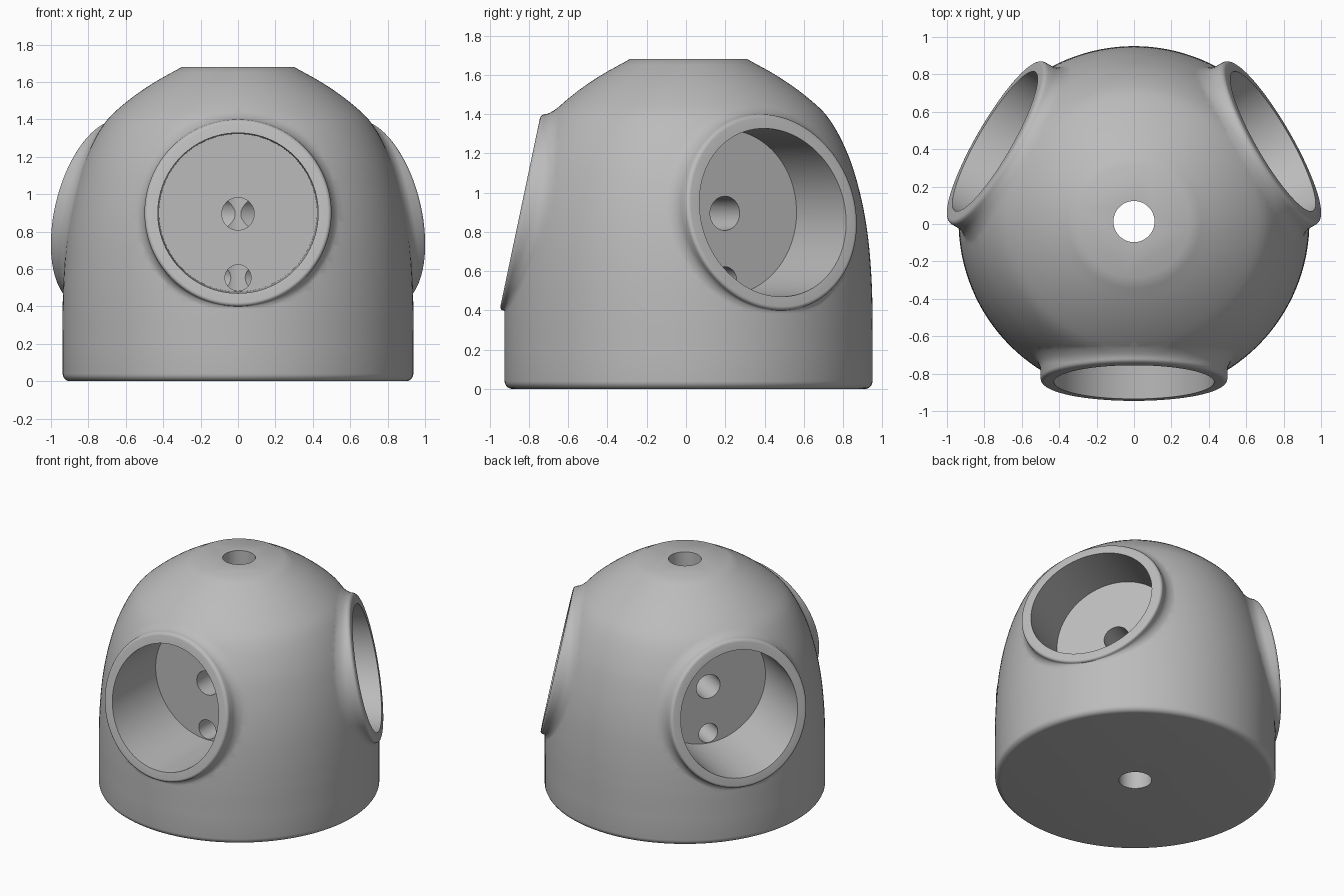
import bpy, bmesh, math
from mathutils import Matrix

cube = bpy.data.objects.get("Cube")
if cube:
    bpy.data.objects.remove(cube)

CY = 0.013            # y of the central axis
SOCKET_Z = 0.9        # height of the socket centres
BOSS_R = 0.5
SEGS = 128

grey = bpy.data.materials.new("plain grey")
grey.use_nodes = True
colour = (0.5, 0.5, 0.5, 1)
grey.diffuse_color = colour
grey.node_tree.nodes["Principled BSDF"].inputs["Base Color"].default_value = colour

# Dome outline as (radius, height)
DOME = [(0.9375, 0.2), (0.9375, 0.4), (0.93, 0.6), (0.911, 0.8), (0.873, 1.0),
        (0.81, 1.2), (0.71, 1.385), (0.6, 1.49), (0.46, 1.59), (0.3, 1.68)]


def dome_radius(z):
    """Smooth radius of the dome at a height."""
    z = min(max(z, DOME[0][1]), DOME[-1][1])
    last = len(DOME) - 1
    i = max(k for k in range(last) if DOME[k][1] <= z)

    def slope(k):
        a, b = DOME[max(k - 1, 0)], DOME[min(k + 1, last)]
        return (b[0] - a[0]) / (b[1] - a[1])
    (r0, z0), (r1, z1) = DOME[i], DOME[i + 1]
    h = z1 - z0
    t = (z - z0) / h
    s = t * t * (3 - 2 * t)
    return (r0 * (1 - s) + r1 * s + h * slope(i) * t * (1 - t) ** 2
            - h * slope(i + 1) * t * t * (1 - t))


def loft(name, rings):
    """Closed solid through a list of equal vertex rings."""
    bm = bmesh.new()
    loops = [[bm.verts.new(p) for p in ring] for ring in rings]
    n = len(loops[0])
    for a, b in zip(loops, loops[1:]):
        for i in range(n):
            j = (i + 1) % n
            bm.faces.new((a[i], a[j], b[j], b[i]))
    bm.faces.new(loops[0][::-1])
    bm.faces.new(loops[-1])
    bmesh.ops.recalc_face_normals(bm, faces=bm.faces[:])
    mesh = bpy.data.meshes.new(name)
    bm.to_mesh(mesh)
    bm.free()
    mesh.materials.append(grey)
    ob = bpy.data.objects.new(name, mesh)
    bpy.context.collection.objects.link(ob)
    return ob


def circle(r, z, n=SEGS):
    return [(r * math.cos(math.tau * i / n), r * math.sin(math.tau * i / n), z)
            for i in range(n)]


def combine(tool, operation):
    """Boolean the tool into the body and discard the tool."""
    mod = body.modifiers.new(tool.name, 'BOOLEAN')
    mod.object, mod.operation, mod.solver = tool, operation, 'EXACT'
    with bpy.context.temp_override(object=body, active_object=body):
        bpy.ops.object.modifier_apply(modifier=mod.name)
    bpy.data.objects.remove(tool)


def boss_ring(radius, depth, n=96):
    """Ring facing -y; depth(x, z) is its distance from the axis."""
    ring = []
    for i in range(n):
        a = math.tau * i / n
        c, s = math.cos(a), math.sin(a)
        x, z = radius * c, SOCKET_Z + radius * s
        ring.append((x, -depth(x, z, c, s), z))
    return ring


def rim(x, z):
    return 0.858 - 0.21 * (z - SOCKET_Z)


def surface(x, z):
    return math.sqrt(dome_radius(z) ** 2 - x * x)


def make_boss():
    rings = [boss_ring(BOSS_R + 0.05, lambda x, z, c, s: 0.55),
             boss_ring(BOSS_R + 0.055, lambda x, z, c, s: surface(x, z) - 0.012)]
    # Flared fillet rising from the dome
    for k in range(7):
        a = k / 6 * math.pi / 2

        def depth(x, z, c, s, a=a):
            edge_x, edge_z = BOSS_R * c, SOCKET_Z + BOSS_R * s
            room = rim(edge_x, edge_z) - surface(edge_x, edge_z) - 0.02
            height = max(0.003, min(0.05, room))
            return surface(x, z) - 0.002 + height * (1 - math.cos(a))
        rings.append(boss_ring(BOSS_R + 0.05 * (1 - math.sin(a)), depth))
    # Rounded outer edge of the slanted rim
    for k in range(6):
        a = k / 5 * math.pi / 2
        rings.append(boss_ring(BOSS_R - 0.022 * (1 - math.cos(a)),
                               lambda x, z, c, s, a=a: rim(x, z) - 0.022 * (1 - math.sin(a))))
    return loft("boss", rings)


def make_bore(name, z, r0, y0, r1, y1, n):
    """Round cutter along -y."""
    return loft(name, [[(x, -y, z + h) for x, h, _ in circle(r, 0, n)]
                       for r, y in ((r0, y0), (r1, y1))])


# Domed body with a rounded foot
foot = [(0.8975 + 0.04 * math.sin(k / 6 * math.pi / 2),
         0.04 - 0.04 * math.cos(k / 6 * math.pi / 2)) for k in range(7)]
dome = [(dome_radius(0.2 + 1.48 * k / 48), 0.2 + 1.48 * k / 48) for k in range(49)]
body = loft("domed_body", [circle(r, z) for r, z in foot + dome])

# Three sockets around the axis, each with a raised rim and two cable holes
turns = [Matrix.Rotation(math.tau * k / 3, 4, 'Z') for k in range(3)]


def place(tool, turn, operation):
    tool.data.transform(turn)
    combine(tool, operation)


for turn in turns:
    place(make_boss(), turn, 'UNION')
for turn in turns:
    place(make_bore("socket", SOCKET_Z, 0.422, 0.37, 0.432, 1.1, 96), turn, 'DIFFERENCE')
combine(loft("centre_hole", [circle(0.11, z, 48) for z in (-0.1, 1.8)]), 'DIFFERENCE')
for turn in turns:
    place(make_bore("cable_hole", 0.895, 0.087, 0.04, 0.087, 0.5, 40), turn, 'DIFFERENCE')
    place(make_bore("lower_hole", 0.553, 0.07, 0.04, 0.07, 0.5, 32), turn, 'DIFFERENCE')

body.data.transform(Matrix.Translation((0, CY, 0)))
bpy.ops.object.select_all(action='DESELECT')
body.select_set(True)
bpy.context.view_layer.objects.active = body
bpy.ops.object.shade_smooth_by_angle(angle=math.radians(35))
